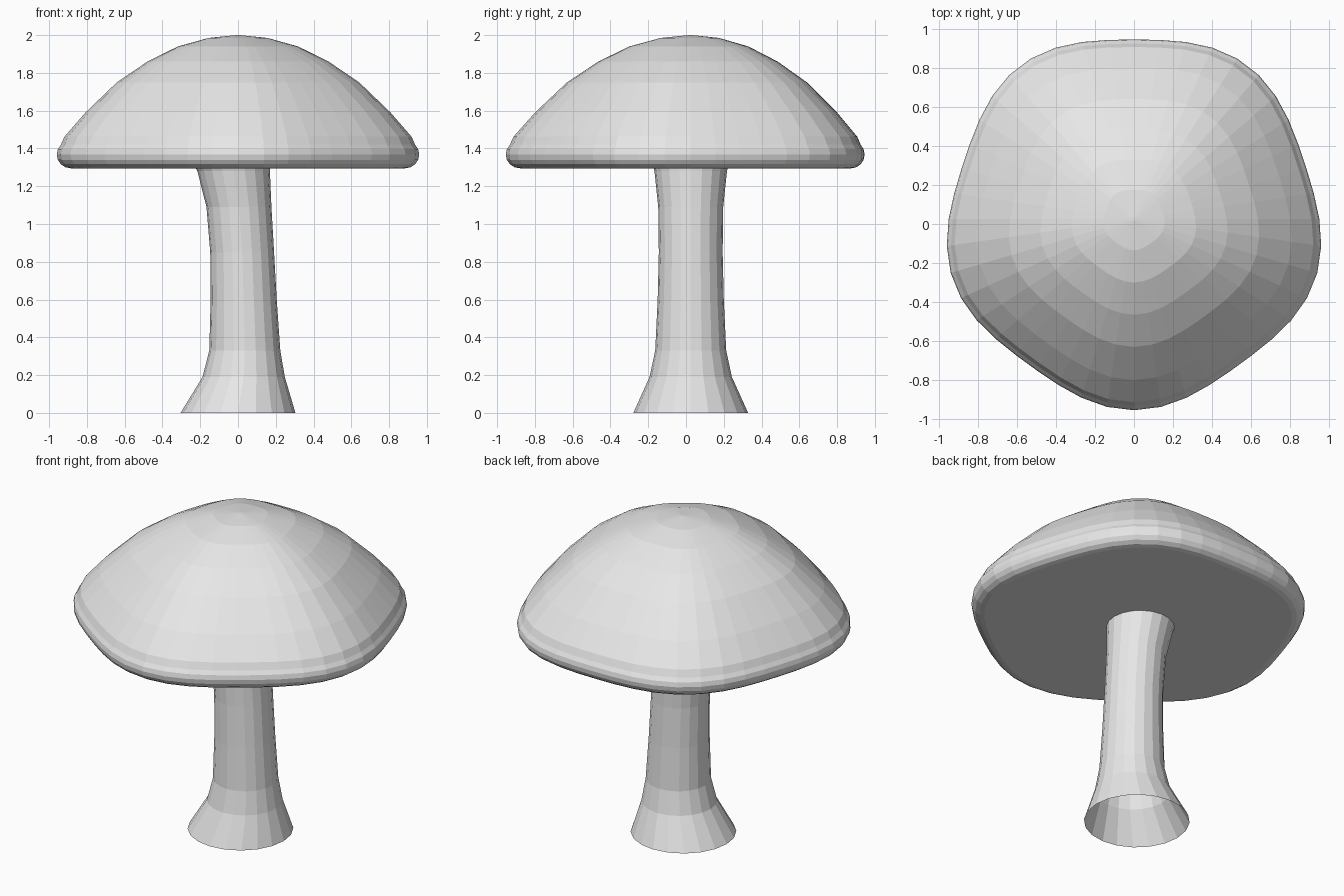
import bpy
import bmesh
from math import sin, cos, pi, tau

if "Cube" in bpy.data.objects:
    bpy.data.objects.remove(bpy.data.objects["Cube"])

grey = bpy.data.materials.new("pale grey")
grey.use_nodes = True
grey.diffuse_color = (0.8, 0.8, 0.8, 1)
grey.node_tree.nodes["Principled BSDF"].inputs["Base Color"].default_value = (0.8, 0.8, 0.8, 1)


def loft(name, rings, close_ends):
    """Skin a stack of equal-length rings of points, from top to bottom."""
    bm = bmesh.new()
    loops = [[bm.verts.new(p) for p in ring] for ring in rings]
    count = len(loops[0])
    for upper, lower in zip(loops, loops[1:]):
        for i in range(count):
            j = (i + 1) % count
            bm.faces.new((upper[i], lower[i], lower[j], upper[j]))
    if close_ends:
        bm.faces.new(loops[0])
        bm.faces.new(loops[-1][::-1])
    mesh = bpy.data.meshes.new(name)
    bm.to_mesh(mesh)
    bm.free()
    mesh.materials.append(grey)
    obj = bpy.data.objects.new(name, mesh)
    bpy.context.collection.objects.link(obj)
    return obj


def ring(cx, cy, radius, z, sides, lobe=0.0):
    """Circle starting at the front, optionally swollen into five soft corners."""
    points = []
    for i in range(sides):
        a = tau * i / sides
        r = radius * (1 + lobe * cos(5 * a))
        points.append((cx + r * sin(a), cy - r * cos(a), z))
    return points


# Cap: shallow dome, rounded rim and flat underside
CENTRE_Y = 0.025
dome = [(0.01, 2.0), (0.155, 1.985), (0.315, 1.94), (0.475, 1.86),
        (0.635, 1.75), (0.8, 1.59), (0.91, 1.462)]
rim = [(0.877 + 0.073 * cos(a), 1.368 + 0.073 * sin(a))
       for a in [pi * (0.25 - 0.125 * k) for k in range(7)]]
loft("mushroom_cap",
     [ring(0, CENTRE_Y, r, z, 44, 0.031) for r, z in dome + rim], True)

# Stem: slightly bent tube, flared at the foot and open underneath
stem = [(-0.03, 0.2, 1.31), (-0.023, 0.192, 1.28), (0.005, 0.172, 1.09),
        (0.022, 0.169, 0.85), (0.03, 0.175, 0.6), (0.036, 0.188, 0.33),
        (0.03, 0.218, 0.19), (0.0, 0.304, 0.0)]
loft("mushroom_stem",
     [ring(x, CENTRE_Y, r, z, 20) for x, r, z in stem], False)
